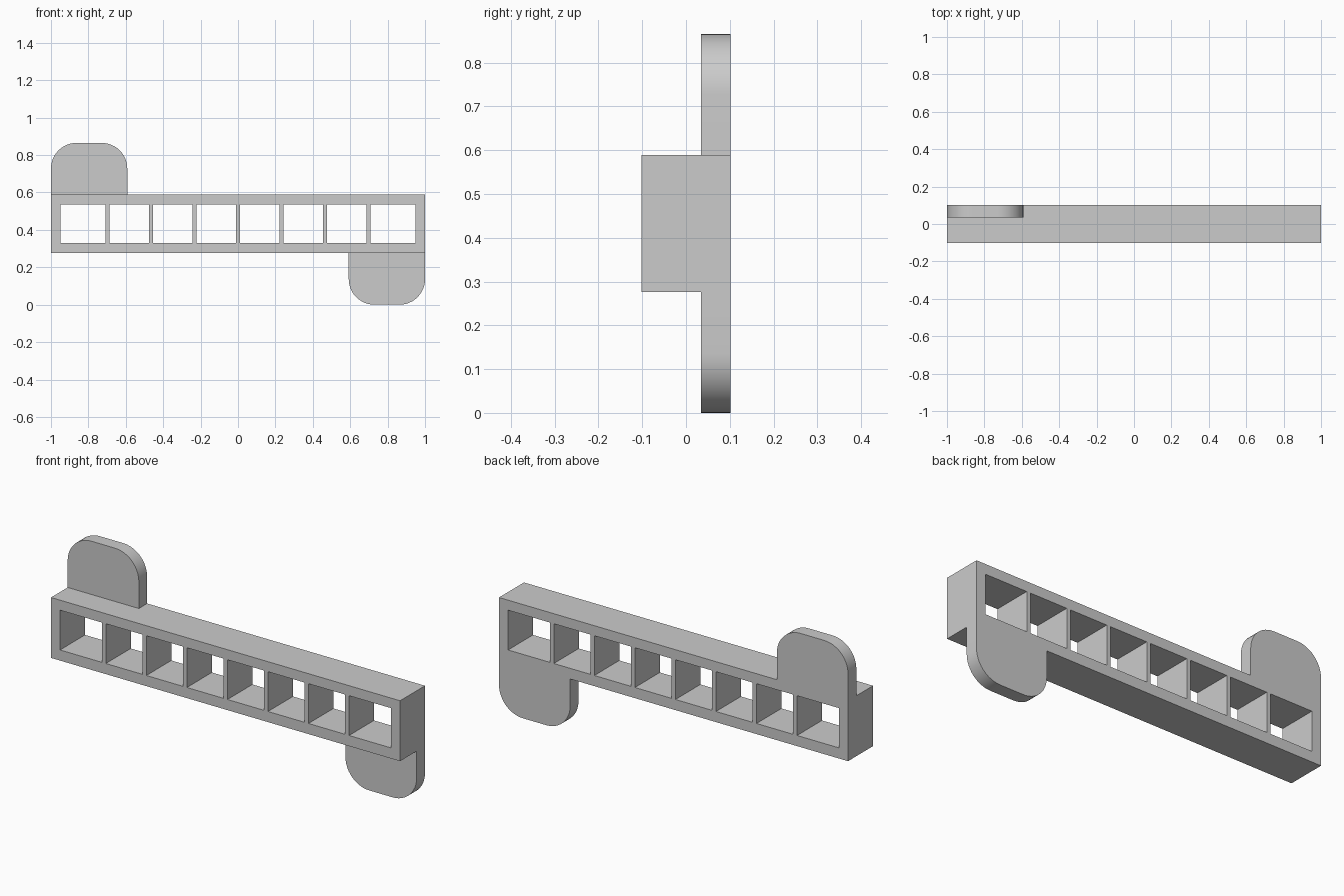
import bpy, bmesh, math

cube = bpy.data.objects.get("Cube")
if cube:
    bpy.data.objects.remove(cube, do_unlink=True)

grey = bpy.data.materials.new("plain grey")
grey.use_nodes = True
colour = (0.6, 0.6, 0.6, 1)
grey.diffuse_color = colour
grey.node_tree.nodes["Principled BSDF"].inputs["Base Color"].default_value = colour

BACK, FRONT, TAB_FRONT = 0.102, -0.102, 0.034
LOW, HIGH, TOP = 0.276, 0.589, 0.865


def rect(x0, x1, z0, z1):
    return [(x0, z0), (x1, z0), (x1, z1), (x0, z1)]


def plate(name, loops, y0, y1):
    """Extrude closed x-z outlines (the first is the border, the rest holes)."""
    curve = bpy.data.curves.new(name, "CURVE")
    curve.dimensions = "2D"
    curve.fill_mode = "BOTH"
    curve.extrude = (y1 - y0) / 2
    for loop in loops:
        spline = curve.splines.new("POLY")
        spline.points.add(len(loop) - 1)
        for point, (x, z) in zip(spline.points, loop):
            point.co = (x, z, 0, 1)
        spline.use_cyclic_u = True
    obj = bpy.data.objects.new(name, curve)
    bpy.context.collection.objects.link(obj)
    obj.rotation_euler.x = math.pi / 2
    obj.location.y = (y0 + y1) / 2
    bpy.ops.object.select_all(action="DESELECT")
    obj.select_set(True)
    bpy.context.view_layer.objects.active = obj
    bpy.ops.object.convert(target="MESH")
    obj = bpy.context.object
    bpy.ops.object.transform_apply(location=True, rotation=True, scale=True)
    # Weld the caps to the sides and clean up flat faces
    bm = bmesh.new()
    bm.from_mesh(obj.data)
    bmesh.ops.remove_doubles(bm, verts=bm.verts, dist=1e-4)
    bmesh.ops.recalc_face_normals(bm, faces=bm.faces)
    bm.to_mesh(obj.data)
    bm.free()
    obj.data.materials.clear()
    obj.data.materials.append(grey)
    bpy.ops.object.shade_smooth_by_angle(angle=math.radians(30))
    return obj


# Long frame with eight windows between seven thin dividers
pitch, half_divider, inner = 0.2323, 0.011, 0.948
dividers = [(i - 3) * pitch for i in range(7)]
starts = [-inner] + [x + half_divider for x in dividers]
ends = [x - half_divider for x in dividers] + [inner]
windows = [rect(a, b, 0.331, 0.537) for a, b in zip(starts, ends)]
plate("window_frame", [rect(-1, 1, LOW, HIGH)] + windows, FRONT, BACK)


# Mounting tabs with two rounded outer corners
def tab_outline(x0, x1, root, tip, radius=0.137, steps=12):
    side = 1 if tip > root else -1
    points = [(x0, root), (x1, root)]
    for centre, begin in ((x1 - radius, 0), (x0 + radius, math.pi / 2)):
        for i in range(steps + 1):
            a = begin + i * math.pi / 2 / steps
            points.append((centre + radius * math.cos(a),
                           tip + side * radius * (math.sin(a) - 1)))
    return points


plate("upper_right_tab", [tab_outline(-1, -0.592, HIGH, TOP)], TAB_FRONT, BACK)
plate("lower_left_tab", [tab_outline(0.592, 1, LOW, 0)], TAB_FRONT, BACK)
